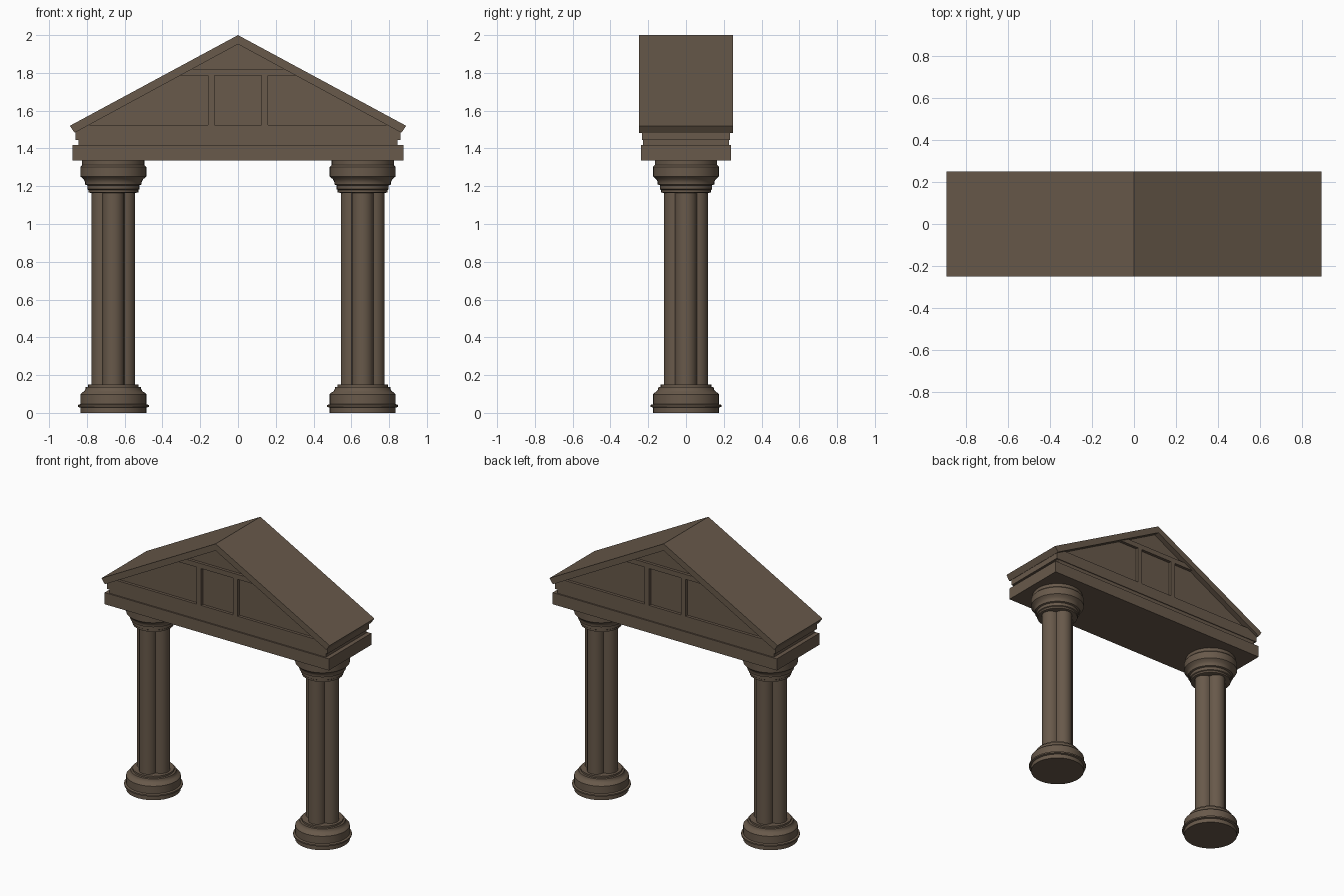
import bpy, bmesh, math

if "Cube" in bpy.data.objects:
    bpy.data.objects.remove(bpy.data.objects["Cube"])

stone = bpy.data.materials.new("brown stone")
stone.diffuse_color = (0.138, 0.100, 0.069, 1)
stone.use_nodes = True
stone.node_tree.nodes["Principled BSDF"].inputs["Base Color"].default_value = stone.diffuse_color


def finish(name, bm, smooth=False):
    bmesh.ops.recalc_face_normals(bm, faces=bm.faces)
    me = bpy.data.meshes.new(name)
    bm.to_mesh(me)
    bm.free()
    me.materials.append(stone)
    ob = bpy.data.objects.new(name, me)
    bpy.context.collection.objects.link(ob)
    if smooth:
        bpy.ops.object.select_all(action='DESELECT')
        ob.select_set(True)
        bpy.context.view_layer.objects.active = ob
        bpy.ops.object.shade_smooth_by_angle(angle=math.radians(35))
    return ob


def extrude(name, pts, vec, smooth=False):
    """Extrude a closed 3D outline along a vector."""
    bm = bmesh.new()
    f = bm.faces.new([bm.verts.new(p) for p in pts])
    r = bmesh.ops.extrude_face_region(bm, geom=[f], use_keep_orig=True)
    bmesh.ops.translate(bm, vec=vec,
                        verts=[v for v in r["geom"] if isinstance(v, bmesh.types.BMVert)])
    return finish(name, bm, smooth)


def gable(name, xz, depth):
    """Front-view outline extruded through y, centred."""
    return extrude(name, [(x, -depth, z) for x, z in xz], (0, 2 * depth, 0))


def block(name, x0, x1, z0, z1, depth):
    return gable(name, [(x0, z0), (x1, z0), (x1, z1), (x0, z1)], depth)


def lathe(name, x, profile, n=32):
    bm = bmesh.new()
    rings = [[bm.verts.new((x + r * math.cos(2 * math.pi * i / n),
                            r * math.sin(2 * math.pi * i / n), z)) for i in range(n)]
             for r, z in profile]
    for a, b in zip(rings, rings[1:]):
        for i in range(n):
            j = (i + 1) % n
            bm.faces.new((a[i], a[j], b[j], b[i]))
    bm.faces.new(rings[0])
    bm.faces.new(rings[-1])
    return finish(name, bm, True)


BASE = [(.175, 0), (.175, .028), (.188, .032), (.188, .042), (.175, .046),
        (.175, .098), (.168, .106), (.156, .113), (.148, .124), (.146, .136),
        (.134, .138), (.134, .15)]
CAPITAL = [(.122, 1.165), (.132, 1.168), (.132, 1.18), (.138, 1.184), (.138, 1.205),
           (.150, 1.209), (.150, 1.222), (.157, 1.236), (.168, 1.246), (.175, 1.252),
           (.175, 1.302), (.165, 1.312), (.165, 1.336)]

# Columns: four-lobed shafts with turned bases and capitals
C = 0.058
for side, x in (("left", -.66), ("right", .66)):
    lathe(side + "_column_base", x, BASE)
    lathe(side + "_column_capital", x, CAPITAL)
    outline = []
    for k in range(4):
        q = k * math.pi / 2
        for i in range(12):
            a = q - math.pi / 2 + math.pi * i / 12
            outline.append((x + C * (math.cos(q) + math.cos(a)),
                            C * (math.sin(q) + math.sin(a)), .145))
    extrude(side + "_column_shaft", outline, (0, 0, 1.03), True)

# Beam and stepped mouldings
block("beam", -.875, .875, 1.335, 1.417, .237)
block("beam_neck", -.845, .845, 1.417, 1.446, .227)
block("beam_moulding", -.86, .86, 1.446, 1.486, .232)

# Gable roof slab
gable("roof", [(0, 2), (-.89, 1.52), (-.865, 1.483), (0, 1.952), (.865, 1.483), (.89, 1.52)], .25)


def half(z):  # half width under the roof at height z
    return (1.955 - z) / .542


# Recessed pediment wall with raised rails and posts
gable("pediment_wall", [(-half(1.486), 1.486), (half(1.486), 1.486), (0, 1.955)], .212)
for name, z0, z1 in (("lower_rail", 1.486, 1.525), ("upper_rail", 1.785, 1.82)):
    gable(name, [(-half(z0), z0), (half(z0), z0), (half(z1), z1), (-half(z1), z1)], .232)
for name, s in (("left_post", -1), ("right_post", 1)):
    block(name, s * .125, s * .16, 1.525, 1.785, .232)
